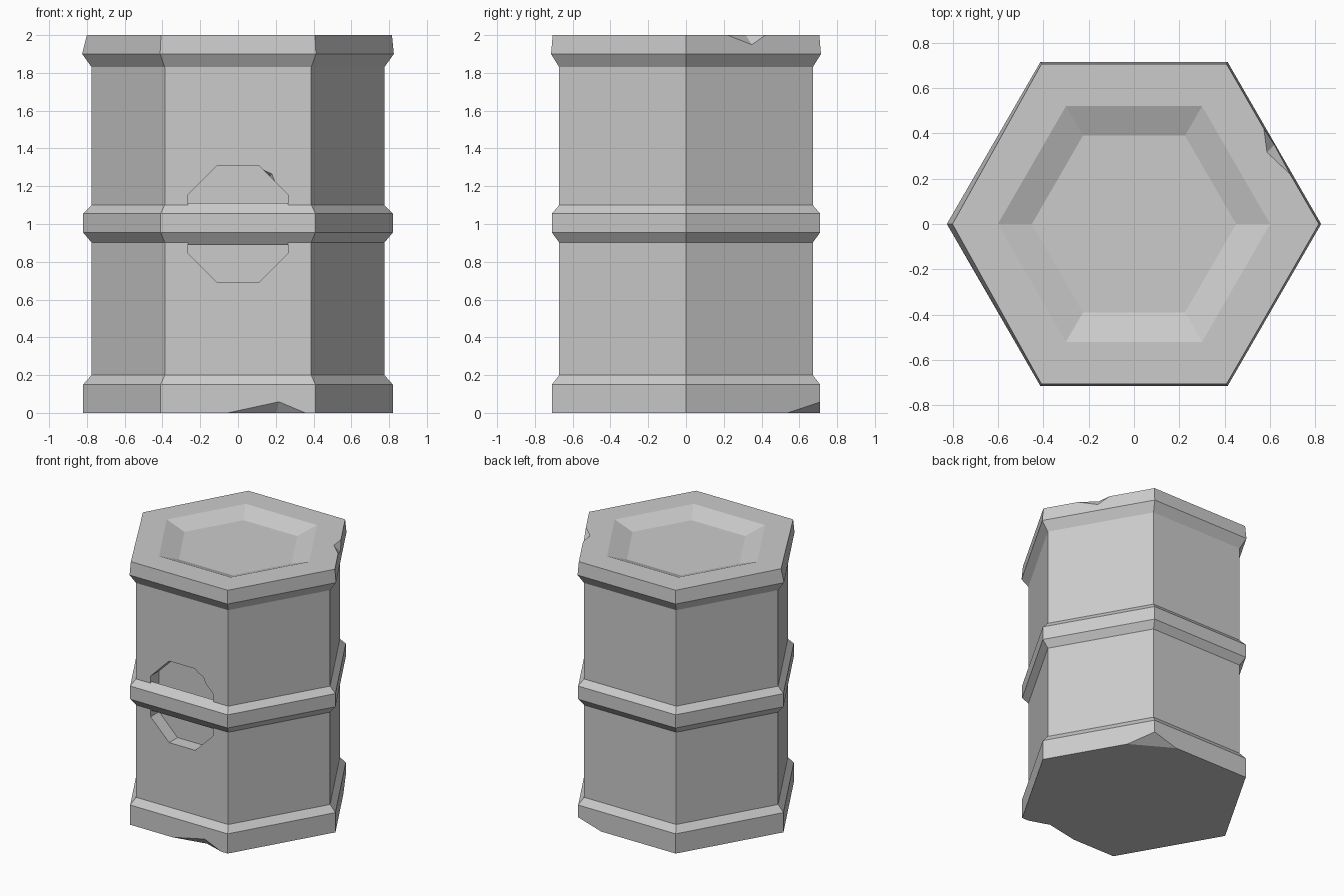
import bpy, bmesh
from math import cos, sin, pi
from mathutils import Vector

cube = bpy.data.objects.get("Cube")
if cube:
    bpy.data.objects.remove(cube, do_unlink=True)

grey = bpy.data.materials.new("plain_grey")
grey.use_nodes = True
colour = (0.6, 0.6, 0.6, 1)
grey.diffuse_color = colour
grey.node_tree.nodes["Principled BSDF"].inputs["Base Color"].default_value = colour


def finish(name, bm):
    bmesh.ops.recalc_face_normals(bm, faces=bm.faces)
    mesh = bpy.data.meshes.new(name)
    bm.to_mesh(mesh)
    bm.free()
    mesh.materials.append(grey)
    obj = bpy.data.objects.new(name, mesh)
    bpy.context.collection.objects.link(obj)
    return obj


def hex_loft(name, profile, closed=False):
    """Six-sided solid from (radius, height) pairs; closed makes a hoop."""
    bm = bmesh.new()
    rings = [[bm.verts.new((r * cos(k * pi / 3), r * sin(k * pi / 3), z))
              for k in range(6)] for r, z in profile]
    pairs = list(zip(rings, rings[1:]))
    if closed:
        pairs.append((rings[-1], rings[0]))
    else:
        bm.faces.new(rings[0])
        bm.faces.new(rings[-1])
    for a, b in pairs:
        for k in range(6):
            j = (k + 1) % 6
            bm.faces.new((a[k], a[j], b[j], b[k]))
    return finish(name, bm)


def carve(points, *targets):
    """Remove the convex hull of the points from each target."""
    bm = bmesh.new()
    for p in points:
        bm.verts.new(p)
    bmesh.ops.convex_hull(bm, input=bm.verts)
    cutter = finish("cutter", bm)
    for obj in targets:
        mod = obj.modifiers.new("carve", 'BOOLEAN')
        mod.operation = 'DIFFERENCE'
        mod.solver = 'EXACT'
        mod.object = cutter
        graph = bpy.context.evaluated_depsgraph_get()
        graph.update()
        result = bpy.data.meshes.new_from_object(obj.evaluated_get(graph))
        obj.modifiers.clear()
        obj.data = result
    bpy.data.objects.remove(cutter, do_unlink=True)


# Barrel parts
body = hex_loft("barrel_body", [(0.775, 0.1), (0.775, 1.85)])
base = hex_loft("base_band", [(0.82, 0), (0.82, 0.15), (0.775, 0.2)])
hoop = hex_loft("middle_band", [(0.765, 0.89), (0.82, 0.955), (0.82, 1.055),
                                (0.765, 1.11)], closed=True)
lid = hex_loft("lid", [(0.775, 1.83), (0.825, 1.9), (0.815, 2),
                       (0.6, 2), (0.45, 1.945)])
# Slightly crooked lid top
for v in lid.data.vertices:
    if v.co.z > 1.99 and v.co.x < -0.7:
        v.co.x += 0.015

# Eight-sided recess in the front
corners = [(sx * x, sz * z) for x, z in ((0.11, 0.31), (0.265, 0.155))
           for sx in (-1, 1) for sz in (-1, 1)]
carve([(x, y, 1 + z) for x, z in corners for y in (-0.8, -0.57)], body)

# Chips and dents
carve([(0.1, -0.69, 1.315), (0.19, -0.69, 1.275), (0.22, -0.69, 1.195),
       (0.14, -0.6, 1.23)], body)
carve([(-0.15, -0.72, -0.01), (0.22, -0.72, 0.07), (0.41, -0.72, -0.01),
       (0.2, -0.65, -0.01)], base)
carve([(0.42, 0.73, 0.07), (0.15, 0.73, -0.01), (0.54, 0.5, -0.01),
       (0.5, 0.8, -0.01)], base)
carve([(-0.41, -0.74, 1.82), (-0.3, -0.74, 1.87), (0.1, -0.74, 1.82),
       (-0.25, -0.68, 1.82)], lid)
carve([(0.78, 0.12, 2.01), (0.55, 0.53, 2.01), (0.58, 0.31, 2.01),
       (0.65, 0.38, 1.9)], lid)
carve([(0.8, 0.0, 1.84), (0.53, 0.44, 1.84), (0.7, 0.16, 1.78),
       (0.6, 0.32, 1.84)], body)
carve([(-0.62, -0.33, 0.9), (-0.42, -0.67, 0.9), (-0.51, -0.5, 0.92),
       (-0.5, -0.51, 0.85), (-0.6, -0.5, 0.88)], body, hoop)
